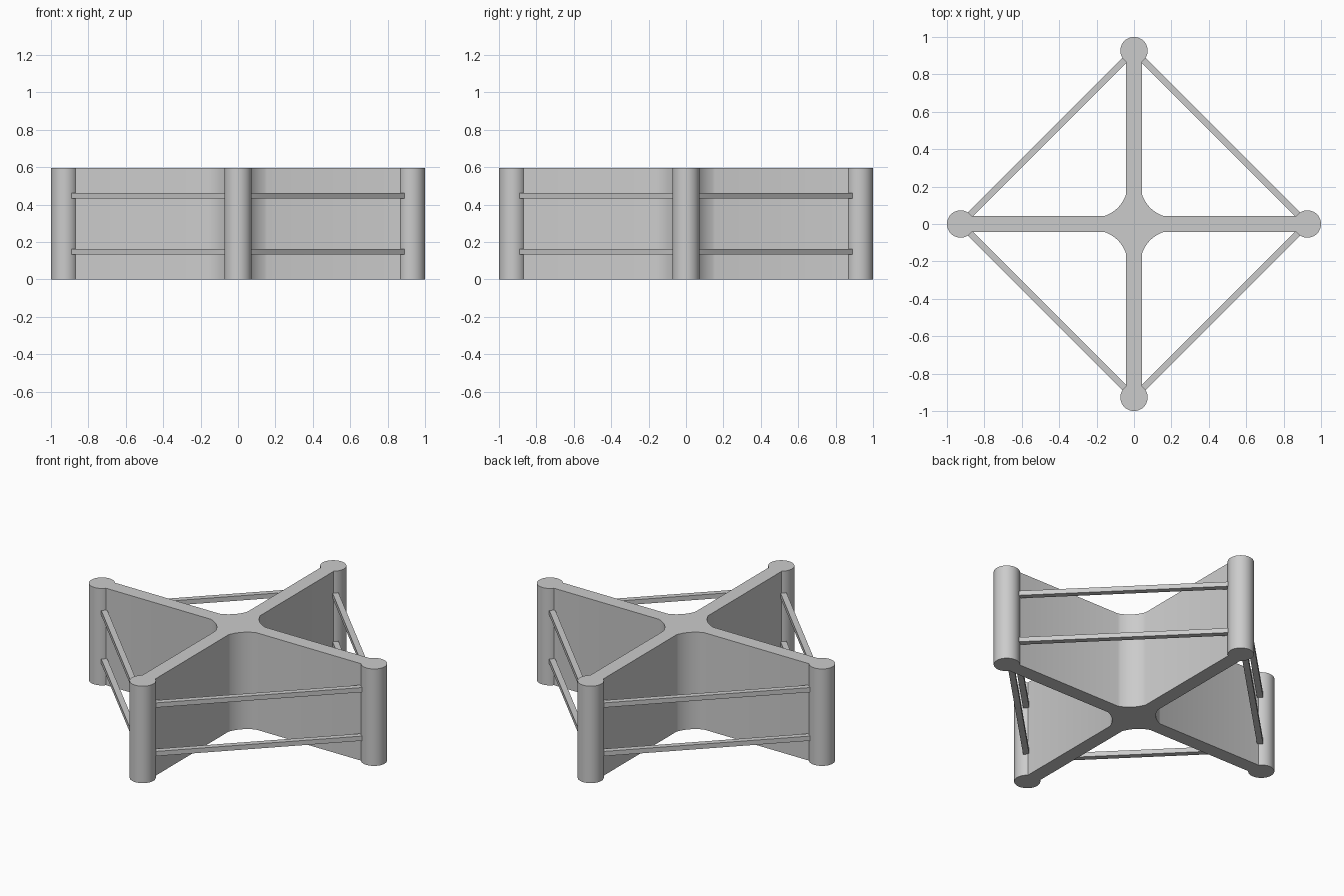
import bpy, bmesh, math
from mathutils import Matrix, Vector

if "Cube" in bpy.data.objects:
    bpy.data.objects.remove(bpy.data.objects["Cube"])

HEIGHT = 0.597
POST_R = 0.073
POST_D = 1 - POST_R      # distance of each post from the centre
WALL = 0.044             # half thickness of the cross walls

grey = bpy.data.materials.new("plain grey")
grey.diffuse_color = (0.6, 0.6, 0.6, 1)
grey.use_nodes = True
grey.node_tree.nodes["Principled BSDF"].inputs["Base Color"].default_value = grey.diffuse_color


def finish(name, bm, smooth=True):
    bmesh.ops.recalc_face_normals(bm, faces=bm.faces)
    mesh = bpy.data.meshes.new(name)
    bm.to_mesh(mesh)
    bm.free()
    mesh.materials.append(grey)
    ob = bpy.data.objects.new(name, mesh)
    bpy.context.collection.objects.link(ob)
    if smooth:
        bpy.ops.object.select_all(action='DESELECT')
        ob.select_set(True)
        bpy.context.view_layer.objects.active = ob
        bpy.ops.object.shade_smooth_by_angle(angle=math.radians(25))
    return ob


# Cross wall: one quarter of the outline (arm end plus hub fillet), turned four times
c = 0.213
start = math.atan2(WALL - c, 0.155 - c)
end = math.atan2(0.155 - c, WALL - c)
start, end = start % math.tau, end % math.tau
radius = math.hypot(WALL - c, 0.155 - c)
quarter = [Vector((POST_D, -WALL, 0)), Vector((POST_D, WALL, 0))]
for i in range(13):
    a = start + (end - start) * i / 12
    quarter.append(Vector((c + radius * math.cos(a), c + radius * math.sin(a), 0)))
bm = bmesh.new()
outline = []
for k in range(4):
    turn = Matrix.Rotation(k * math.pi / 2, 3, 'Z')
    outline += [bm.verts.new(turn @ p) for p in quarter]
base = bm.faces.new(outline)
top = bmesh.ops.extrude_face_region(bm, geom=[base], use_keep_orig=True)
bmesh.ops.translate(bm, vec=(0, 0, HEIGHT),
                    verts=[v for v in top["geom"] if isinstance(v, bmesh.types.BMVert)])
finish("cross_wall", bm)

for k in range(4):
    # Round post at the end of each arm
    a = k * math.pi / 2
    bm = bmesh.new()
    bmesh.ops.create_cone(bm, cap_ends=True, segments=48, radius1=POST_R, radius2=POST_R,
                          depth=HEIGHT,
                          matrix=Matrix.Translation((POST_D * math.cos(a),
                                                     POST_D * math.sin(a), HEIGHT / 2)))
    finish(f"post_{k + 1}", bm)

    # Two rails joining this post to the next one
    for label, z in (("lower", 0.149), ("upper", 0.448)):
        bm = bmesh.new()
        bmesh.ops.create_cube(bm, size=1)
        bmesh.ops.scale(bm, vec=(0.034, POST_D * math.sqrt(2) - POST_R, 0.029), verts=bm.verts)
        bmesh.ops.transform(bm, verts=bm.verts,
                            matrix=Matrix.Rotation(a + math.pi / 4, 4, 'Z')
                            @ Matrix.Translation((POST_D / math.sqrt(2), 0, z)))
        finish(f"{label}_rail_{k + 1}", bm, smooth=False)
